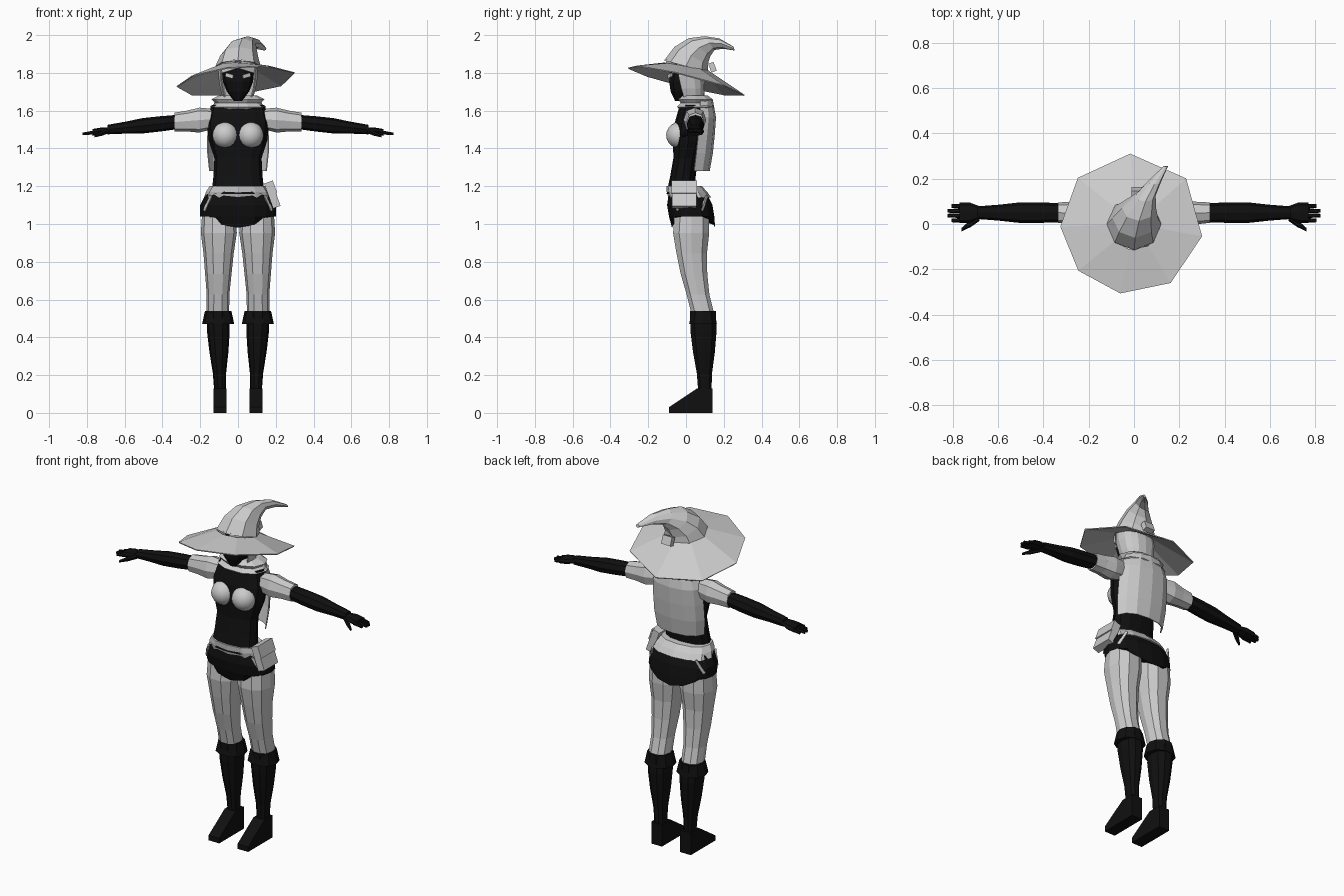
import bpy
import bmesh
from math import cos, sin, pi, radians, copysign
from mathutils import Matrix, Vector

cube = bpy.data.objects.get("Cube")
if cube:
    bpy.data.objects.remove(cube, do_unlink=True)


def material(name, value):
    mat = bpy.data.materials.new(name)
    mat.use_nodes = True
    colour = (value, value, value, 1)
    mat.diffuse_color = colour
    mat.node_tree.nodes["Principled BSDF"].inputs["Base Color"].default_value = colour
    return mat


GREY = material("light grey", 0.6)
BLACK = material("near black", 0.005)


def finish(name, bm, mat, thickness=0):
    bmesh.ops.recalc_face_normals(bm, faces=bm.faces)
    mesh = bpy.data.meshes.new(name)
    bm.to_mesh(mesh)
    bm.free()
    mesh.materials.append(mat)
    obj = bpy.data.objects.new(name, mesh)
    bpy.context.collection.objects.link(obj)
    if thickness:
        solid = obj.modifiers.new("thickness", 'SOLIDIFY')
        solid.thickness = thickness
    return obj


def loft(name, loops, mat, closed=True):
    """Skin a list of point loops; an open loop makes a thin sheet."""
    bm = bmesh.new()
    rings = [[bm.verts.new(point) for point in loop] for loop in loops]
    for low, high in zip(rings, rings[1:]):
        first = 0 if closed else 1
        for i in range(first, len(low)):
            bm.faces.new((low[i - 1], low[i], high[i], high[i - 1]))
    if closed:
        bm.faces.new(rings[0])
        bm.faces.new(rings[-1])
    return finish(name, bm, mat, 0 if closed else 0.006)


def rounded(angle, width, depth):
    """Point on a slightly boxy oval."""
    def soft(value):
        return copysign(abs(value) ** 0.85, value)
    return soft(cos(angle)) * width, soft(sin(angle)) * depth


def tube(name, start, end, widths, depth, mat, sides=10, mirror=1, bow=0, arc=None, hem=0):
    """Ovals at even steps from start to end; depth is a share of the width."""
    start, end = Vector(start), Vector(end)
    sideways = abs(end.x - start.x) > abs(end.z - start.z)
    low, high = arc or (0, 360)
    loops = []
    for step, width in enumerate(widths):
        t = step / (len(widths) - 1)
        centre = start.lerp(end, t)
        centre.y += bow * sin(pi * t)
        loop = []
        for i in range(sides + 1 if arc else sides):
            u, v = rounded(radians(low + (high - low) * i / sides), width, width * depth)
            point = centre + Vector((0, u, v) if sideways else (u, v, 0))
            if step == 0:
                point.z += hem * (u / width) ** 2
            point.x *= mirror
            loop.append(point)
        loops.append(loop)
    return loft(name, loops, mat, closed=not arc)


def box(name, centre, size, mat, turn=(0, 0, 0)):
    bm = bmesh.new()
    bmesh.ops.create_cube(bm, size=1)
    bmesh.ops.scale(bm, vec=size, verts=bm.verts)
    for angle, axis in zip(turn, 'XYZ'):
        bmesh.ops.rotate(bm, matrix=Matrix.Rotation(radians(angle), 3, axis), verts=bm.verts)
    bmesh.ops.translate(bm, vec=centre, verts=bm.verts)
    return finish(name, bm, mat)


# Torso, belt and shorts, whose hem rises towards the hips
tube("torso", (0, -.03, 1.16), (0, .04, 1.63), [.14, .13, .125, .155, .165, .14], .52, BLACK, sides=12)
tube("belt", (0, .02, 1.14), (0, -.01, 1.2), [.18, .17, .15], .63, GREY, sides=12)
tube("shorts", (0, .04, .98), (0, .01, 1.16), [.19, .2, .2, .17], .6, BLACK, sides=16, hem=.08)

# Neck, scarf and cape
tube("neck", (0, .03, 1.6), (0, .01, 1.75), [.05, .04], 1, BLACK)
tube("scarf", (0, .05, 1.6), (0, .05, 1.68), [.12, .15, .12, .14, .1], .68, GREY)
tube("cape", (0, .06, 1.66), (0, .02, 1.28), [.12, .16, .165, .165, .155], .68, GREY,
     sides=6, arc=(10, 170))

# Head and hair
tube("head", (0, -.04, 1.65), (0, 0, 1.86), [.02, .06, .08, .085, .075], .9, BLACK)
tube("hair", (0, .03, 1.65), (0, 0, 1.85), [.075, .095, .105, .1], .85, GREY, arc=(-30, 210))

# Hat crown, leaning back into a drooping tip
crown = []
crown_radii = [.12, .1, .075, .045, .03, .01]
for step, radius in enumerate(crown_radii):
    t = step / (len(crown_radii) - 1)
    tilt = Matrix.Rotation(radians(-15 - 65 * t), 3, 'X')
    centre = Vector((.14 * t ** 2, .255 * t ** 1.4, 1.835 + .125 * sin(2.3 * t)))
    crown.append([centre + tilt @ Vector((radius * cos(pi * i / 4), radius * sin(pi * i / 4), 0))
                  for i in range(8)])
loft("hat_crown", crown, GREY)
box("hat_ornament", (.02, .14, 1.83), (.06, .03, .05), GREY, (20, 0, 0))

# Hat brim, an uneven octagon sloping back, with a slit on one side
inner, outer = [], []
for i in range(9):
    angle = radians(45 * i - 4)
    angle += .14 * sin(angle - pi / 4)
    across, along = cos(angle), sin(angle)
    x, y = .315 * across - .01, .31 * along
    outer.append((x, y, 1.76 + .1 * x - .24 * y))
    inner.append((.115 * across, .115 * along, 1.835 - .02 * along))
loft("hat_brim", [inner, outer], GREY, closed=False)

# Belt pouch with a flap
lean = (0, -20, 0)
box("pouch", (.182, -.01, 1.155), (.042, .13, .14), GREY, lean)
box("pouch_flap", (.192, -.01, 1.196), (.008, .136, .07), GREY, lean)

for s, side in ((-1, "right_"), (1, "left_")):
    # Eyes and fringe
    box(side + "eye", (s * .045, -.085, 1.785), (.045, .009, .02), GREY, (0, s * -15, s * 25))
    box(side + "fringe", (s * .05, -.082, 1.835), (.09, .009, .05), GREY, (0, s * 15, s * 30))

    # Bust
    bm = bmesh.new()
    bmesh.ops.create_uvsphere(bm, u_segments=14, v_segments=10, radius=.07)
    bmesh.ops.translate(bm, vec=(s * .067, -.035, 1.47), verts=bm.verts)
    bust = finish(side + "bust", bm, GREY)
    for face in bust.data.polygons:
        face.use_smooth = True

    # Slits in the shorts, front and back
    for f, end in ((-1, "front_slit"), (1, "back_slit")):
        box(side + end, (s * .16, .02 + f * .076, 1.11), (.014, .009, .09), GREY,
            (0, s * -30, f * s * -40))

    # Legs, boots and feet
    tube(side + "leg", (.1, .03, 1.06), (.107, .09, .52), [.09, .095, .08, .07, .06, .06], 1.05, GREY,
         mirror=s, bow=-.025)
    tube(side + "boot", (.107, .09, .54), (.095, .1, .1), [.06, .06, .05, .035, .03], 1.2, BLACK, mirror=s)
    tube(side + "boot_cuff", (.105, .09, .47), (.105, .09, .54), [.085, .07], .9, BLACK, mirror=s)
    sole = [(-.09, 0), (-.09, .03), (.06, .13), (.14, .13), (.14, 0)]
    loft(side + "foot", [[(s * x, y, z) for y, z in sole] for x in (.06, .13)], BLACK)

    # Sleeve and gloved arm
    tube(side + "sleeve", (.14, .045, 1.555), (.335, .05, 1.54), [.05, .06, .05, .045], 1.1, GREY,
         sides=8, mirror=s)
    tube(side + "glove", (.32, .05, 1.54), (.69, .05, 1.5), [.042, .045, .045, .035, .028], .9, BLACK,
         sides=8, mirror=s)
    tube(side + "palm", (.68, .05, 1.5), (.77, .05, 1.485), [.028, .045, .045], .4, BLACK,
         sides=8, mirror=s)

    # Fingers and thumb
    for i in range(4):
        y = .016 + .021 * i
        reach = .805 + .02 * sin(pi * i / 3)
        tube(side + "finger", (.75, y, 1.487), (reach, y, 1.477), [.011, .008], 1, BLACK,
             sides=6, mirror=s)
    tube(side + "thumb", (.68, .03, 1.495), (.76, -.025, 1.465), [.016, .016, .008], .9, BLACK,
         sides=6, mirror=s)
